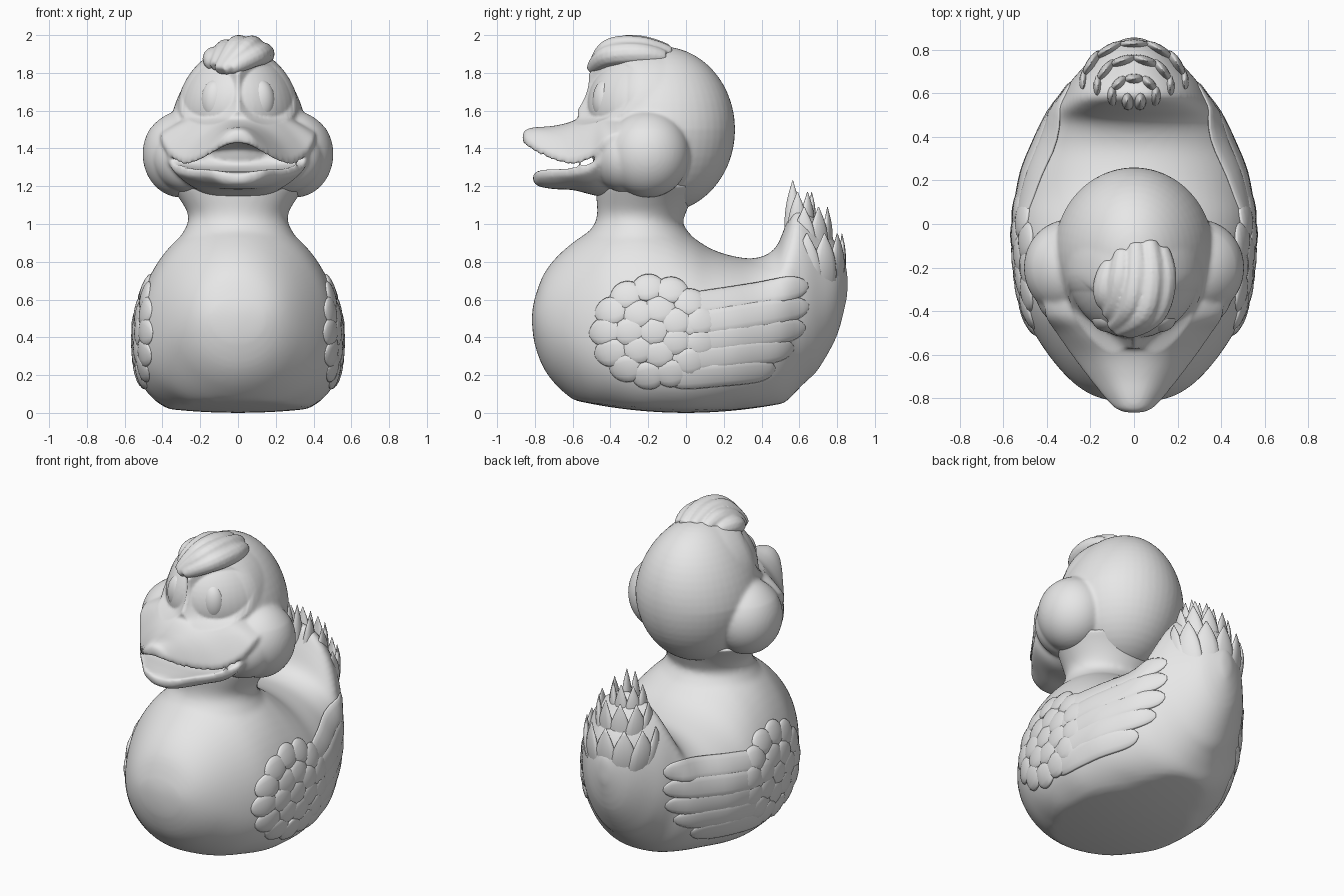
import bpy, bmesh, math
from mathutils import Vector, Matrix
from mathutils.bvhtree import BVHTree

if "Cube" in bpy.data.objects:
    bpy.data.objects.remove(bpy.data.objects["Cube"], do_unlink=True)

rubber = bpy.data.materials.new("grey rubber")
rubber.use_nodes = True
GREY = (0.8, 0.8, 0.8, 1)
rubber.diffuse_color = GREY
rubber.node_tree.nodes["Principled BSDF"].inputs["Base Color"].default_value = GREY


def finish(name, bm):
    bmesh.ops.recalc_face_normals(bm, faces=bm.faces)
    mesh = bpy.data.meshes.new(name)
    bm.to_mesh(mesh)
    bm.free()
    mesh.materials.append(rubber)
    mesh.shade_smooth()
    ob = bpy.data.objects.new(name, mesh)
    bpy.context.scene.collection.objects.link(ob)
    return ob


def loft(name, tubes):
    """Skin each list of rings into a closed tube; all tubes share one object."""
    bm = bmesh.new()
    for rings in tubes:
        rows = [[bm.verts.new(p) for p in ring] for ring in rings]
        n = len(rows[0])
        for a, b in zip(rows, rows[1:]):
            for i in range(n):
                j = (i + 1) % n
                bm.faces.new((a[i], a[j], b[j], b[i]))
        bm.faces.new(rows[0])
        bm.faces.new(rows[-1])
    return finish(name, bm)


def ball(name, centre, radii):
    bm = bmesh.new()
    place = Matrix.Translation(centre) @ Matrix.Diagonal((*radii, 1))
    bmesh.ops.create_uvsphere(bm, u_segments=48, v_segments=28, radius=1, matrix=place)
    return finish(name, bm)


def refine(rows, steps=4):
    """Smooth spline through rows of numbers."""
    out = []
    for i in range(len(rows) - 1):
        quad = [rows[max(i - 1, 0)], rows[i], rows[i + 1], rows[min(i + 2, len(rows) - 1)]]
        for k in range(steps):
            t = k / steps
            out.append([b + t * ((c - a) + t * ((2*a - 5*b + 4*c - d) + t * (3*(b - c) + d - a))) / 2
                        for a, b, c, d in zip(*quad)])
    return out + [list(rows[-1])]


def fuse(name, parts, voxel, rounds):
    """Blend overlapping parts into one soft skin."""
    bpy.ops.object.select_all(action='DESELECT')
    for p in parts:
        p.select_set(True)
    bpy.context.view_layer.objects.active = parts[0]
    bpy.ops.object.join()
    ob = bpy.context.view_layer.objects.active
    ob.name = name
    remesh = ob.modifiers.new("blend", 'REMESH')
    remesh.mode = 'VOXEL'
    remesh.voxel_size = voxel
    remesh.use_smooth_shade = True
    smooth = ob.modifiers.new("soften", 'SMOOTH')
    smooth.factor = 0.5
    smooth.iterations = rounds
    bpy.ops.object.convert(target='MESH')
    ob.data.materials.clear()
    ob.data.materials.append(rubber)
    ob.data.shade_smooth()
    return ob


def blade(points, normals, sizes):
    """Flattened tube along points; sizes are (half width, half thickness)."""
    rings = []
    for i, p in enumerate(points):
        along = (points[min(i + 1, len(points) - 1)] - points[max(i - 1, 0)]).normalized()
        side = along.cross(normals[i]).normalized()
        up = side.cross(along)
        w, h = sizes[i]
        rings.append([p + side * w * math.cos(a) + up * h * math.sin(a)
                      for a in (math.tau * k / 12 for k in range(12))])
    return rings


# Body: slices from breast to tail (y, top, middle, bottom, half width)
BODY = [(-.815, .53, .5, .46, .03), (-.8, .61, .5, .36, .15), (-.75, .74, .48, .23, .25),
        (-.66, .85, .45, .12, .345), (-.53, .95, .42, .03, .44), (-.4, 1.02, .41, 0, .505),
        (-.25, 1.05, .4, -.03, .535), (-.1, 1.01, .4, -.03, .547), (.02, .94, .41, -.03, .547),
        (.13, .87, .42, -.02, .53), (.25, .83, .43, 0, .505), (.37, .82, .45, .01, .455),
        (.47, .87, .48, .03, .41), (.53, 1, .52, .06, .375), (.58, 1.1, .56, .11, .335),
        (.64, 1.08, .58, .17, .3), (.7, 1.02, .6, .23, .25), (.8, .89, .65, .41, .15),
        (.855, .75, .69, .62, .03)]


def body_ring(y, top, mid, low, w):
    ring = []
    full = .68 + .32 * min(1, (y / .65) ** 2)
    for k in range(64):
        c, s = math.cos(math.tau * k / 64), math.sin(math.tau * k / 64)
        if s >= 0:
            x, z = w * c, mid + (top - mid) * s
        else:
            x = math.copysign(w * abs(c) ** full, c)
            z = mid - (mid - low) * abs(s) ** full
        ring.append((x, y, max(z, .19 * y * y + .15 * x * x)))
    return ring


torso = loft("torso", [[body_ring(*r) for r in refine(BODY)]])
NECK = [(.8, -.25, .35, .34), (.92, -.25, .31, .29), (1, -.25, .268, .235),
        (1.06, -.235, .268, .235), (1.14, -.22, .315, .255), (1.21, -.2, .365, .28)]
neck = loft("neck", [[[(rx * math.cos(math.tau * k / 48), cy + ry * math.sin(math.tau * k / 48), z)
                       for k in range(48)] for z, cy, rx, ry in refine(NECK)]])
body = fuse("body", [torso, neck], .016, 8)

# Bill: upper (y, half width, top, edge, underside), lower (y, half width, rim, bottom)
UPPER = [(-.865, .03, 1.475, 1.46, 1.43), (-.848, .08, 1.5, 1.45, 1.43),
         (-.8, .13, 1.512, 1.415, 1.43), (-.7, .21, 1.52, 1.37, 1.43),
         (-.6, .285, 1.545, 1.35, 1.42), (-.5, .355, 1.6, 1.385, 1.4),
         (-.42, .405, 1.61, 1.46, 1.4), (-.3, .41, 1.6, 1.5, 1.38)]
LOWER = [(-.81, .05, 1.275, 1.225), (-.78, .13, 1.288, 1.2), (-.7, .2, 1.293, 1.185),
         (-.6, .285, 1.298, 1.18), (-.5, .35, 1.325, 1.155), (-.42, .385, 1.4, 1.14),
         (-.3, .38, 1.4, 1.13)]
SPAN = [k / 12 - 1 for k in range(25)]
LIP = .038


def upper_ring(y, w, top, edge, under):
    over = [(u * w, y, top + (edge - top) * abs(u) ** 2.4) for u in SPAN]
    below = [(u * w, y, min(under + (edge - LIP - under) * u * u, z - LIP))
             for u, (_, _, z) in zip(SPAN, over)]
    return over + below[::-1]


def lower_ring(y, w, rim, low):
    over = [(u * w, y, rim - .015 * (1 - u * u)) for u in SPAN]
    below = [(u * w, y, low + (rim - LIP - low) * abs(u) ** 3) for u in SPAN]
    return over + below[::-1]


# Head: skull, brow, cheeks, jowls and bill blended together
parts = [ball("skull", (0, -.13, 1.5), (.365, .39, .44)),
         ball("brow", (0, -.2, 1.62), (.335, .375, .32)),
         loft("upper_bill", [[upper_ring(*r) for r in refine(UPPER)]]),
         loft("lower_bill", [[lower_ring(*r) for r in refine(LOWER)]])]
for s in (1, -1):
    parts.append(ball("cheek", (s * .3, -.2, 1.37), (.205, .22, .23)))
    parts.append(ball("jowl", (s * .25, -.32, 1.35), (.2, .165, .185)))
head = fuse("head", parts, .011, 8)

# Narrow the crown and press shallow eye sockets into the face
for v in head.data.vertices:
    x, y, z = abs(v.co.x), v.co.y, v.co.z
    v.co.x *= 1 - .3 * max(0, z - 1.5)
    d = 1 - ((x - .165) / .19) ** 2 - ((z - 1.7) / .175) ** 2
    if d > 0:
        fade = min(1, max(0, (-.22 - y) / .14))
        v.co.y += .05 * min(1, 2.5 * d) * fade
for s, label in ((1, "left"), (-1, "right")):
    ball(label + "_eye", (s * .12, -.427, 1.65), (.075, .068, .115))

# Hair tuft: overlapping locks swept forward and to the side
LOCKS = [((.12, -.11, 1.88), (.135, -.25, 1.9), (.09, -.41, 1.89), (-.04, -.5, 1.82)),
         ((.07, -.08, 1.9), (.08, -.25, 1.935), (.04, -.41, 1.92), (-.08, -.49, 1.81)),
         ((.01, -.09, 1.91), (.01, -.25, 1.94), (-.02, -.38, 1.92), (-.1, -.47, 1.81)),
         ((-.05, -.12, 1.9), (-.06, -.24, 1.92), (-.08, -.35, 1.89), (-.12, -.42, 1.83)),
         ((-.1, -.17, 1.88), (-.12, -.25, 1.88), (-.13, -.32, 1.87), (-.13, -.38, 1.84))]
hair = []
for lock in LOCKS:
    pts = [Vector(p) for p in refine(lock, 6)]
    sizes = [(.012 + .05 * math.sin(math.pi * (.1 + .85 * i / (len(pts) - 1))) ** .6,) * 2
             for i in range(len(pts))]
    hair.append(blade(pts, [Vector((0, -.5, 1))] * len(pts), sizes))
fuse("hair_tuft", [loft("locks", hair)], .009, 2)

# Wings: feathers laid on the body surface
skin = BVHTree.FromObject(body, bpy.context.evaluated_depsgraph_get())


def wing_feather(side, start, end, width, thick, power, n=12):
    pts, normals, sizes = [], [], []
    for i in range(n + 1):
        t = (1 - math.cos(math.pi * i / n)) / 2
        y, z = (a + (b - a) * t for a, b in zip(start, end))
        spot, normal, _, _ = skin.ray_cast(Vector((side * 2, y, z)), Vector((-side, 0, 0)))
        f = max(.04, 1 - abs(2 * t - 1) ** power) ** .5
        pts.append(spot)
        normals.append(normal)
        sizes.append((width * f, thick * f))
    return blade(pts, normals, sizes)


LONG = [((-.05, .56), (.645, .675)), ((-.05, .455), (.65, .565)), ((-.05, .36), (.63, .45)),
        ((-.1, .27), (.57, .34)), ((-.1, .18), (.47, .23))]
for side, label in ((1, "left"), (-1, "right")):
    feathers = [wing_feather(side, a, b, .07, .016, 6, 20) for a, b in LONG]
    # Shingled scallops in rings around the shoulder
    for count, ry, rz in ((1, 0, 0), (7, .13, .12), (13, .255, .235)):
        for k in range(count):
            a = math.tau * (k + .5) / count
            y, z = -.17 + ry * math.cos(a), .43 + rz * math.sin(a)
            feathers.append(wing_feather(side, (y - .085, z - .015), (y + .085, z + .015),
                                         .078, .02, 2))
    loft(label + "_wing", feathers)

# Tail: shingled rows of pointed feathers (count, centre y, x radius, y radius, base z, tip z, width)
TAIL = [(7, .64, .23, .185, .66, .95, .085), (6, .625, .165, .13, .8, 1.09, .075),
        (5, .59, .1, .075, .92, 1.17, .055), (2, .565, .03, .01, .95, 1.23, .045)]
tail = []
for count, cy, rx, ry, base, tip, width in TAIL:
    for k in range(count):
        a = math.radians(-90 + 180 * k / (count - 1))
        out = Vector((math.sin(a), math.cos(a), 0))
        pts, sizes = [], []
        for i in range(11):
            t = i / 10
            grow = 1 - .16 * (1 - t) + .28 * t * (1 - t)
            pts.append(Vector((rx * grow * out.x, cy + ry * grow * out.y, base + (tip - base) * t)))
            f = max(.05, 1 - t ** 2.4)
            sizes.append((width * f, .03 * f))
        tail.append(blade(pts, [out + Vector((0, 0, .3))] * len(pts), sizes))
loft("tail_feathers", tail)
